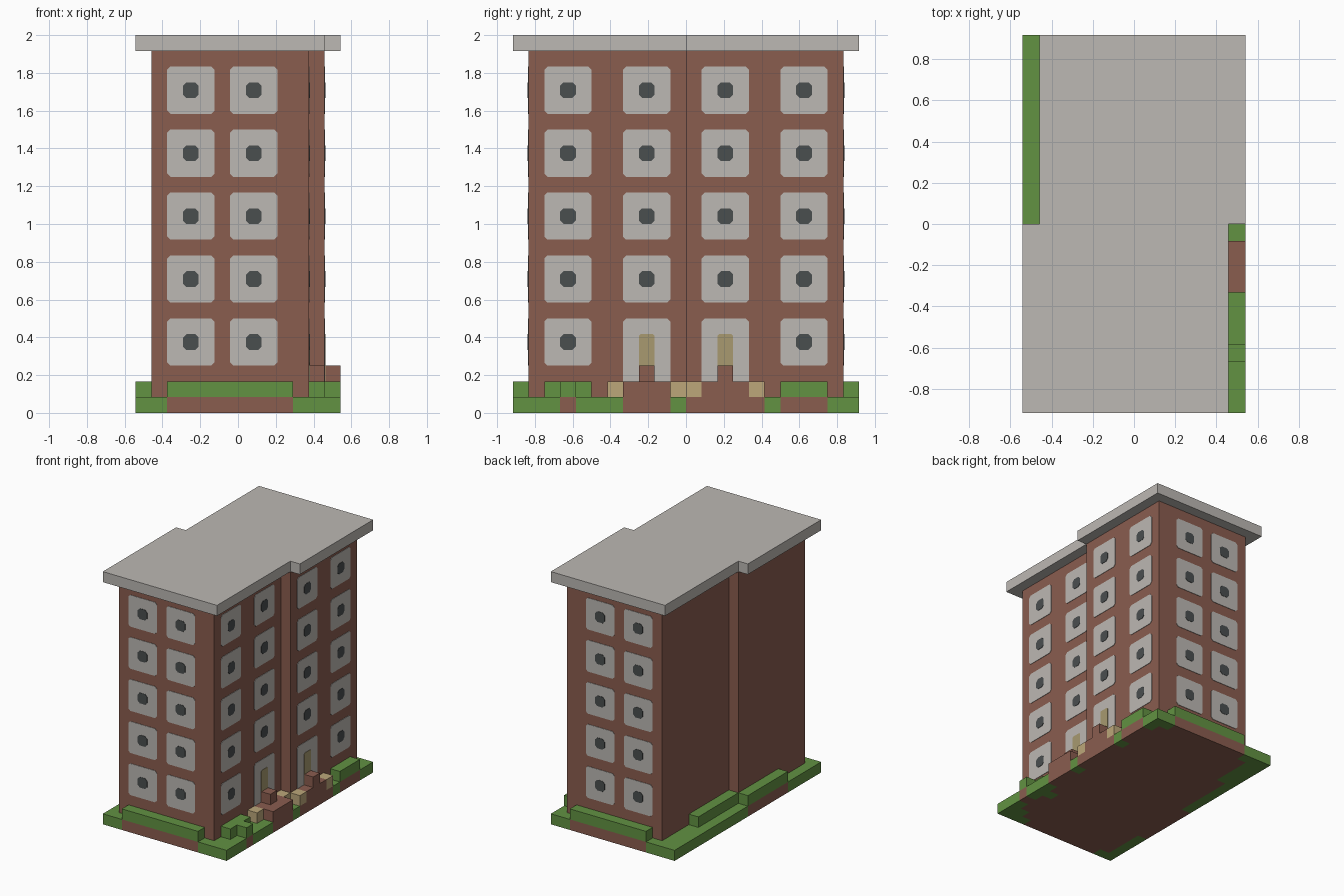
import bpy
import bmesh
from mathutils import Matrix, Vector

cube = bpy.data.objects.get("Cube")
if cube:
    bpy.data.objects.remove(cube)

U = 1 / 12  # one building block


def material(name, rgb):
    def linear(c):
        c /= 255
        return c / 12.92 if c <= 0.04045 else ((c + 0.055) / 1.055) ** 2.4
    colour = [linear(c) for c in rgb] + [1]
    m = bpy.data.materials.new(name)
    m.use_nodes = True
    m.diffuse_color = colour
    m.node_tree.nodes["Principled BSDF"].inputs["Base Color"].default_value = colour
    return m


brick = material("brick", (138, 93, 79))
concrete = material("concrete", (188, 184, 179))
grass = material("grass", (98, 146, 66))
glass = material("dark_glass", (74, 78, 79))
door_wood = material("door_wood", (168, 154, 112))
bench_wood = material("bench_wood", (188, 167, 122))


def add_object(name, bm, *mats):
    mesh = bpy.data.meshes.new(name)
    bm.to_mesh(mesh)
    bm.free()
    for m in mats:
        mesh.materials.append(m)
    obj = bpy.data.objects.new(name, mesh)
    bpy.context.collection.objects.link(obj)
    return obj


def prism(name, outline, z0, z1, mat, matrix=Matrix()):
    """Extrude a counter-clockwise outline, given in block units."""
    bm = bmesh.new()
    base = bm.faces.new([bm.verts.new((x, y, z0)) for x, y in outline])
    top = bmesh.ops.extrude_face_region(bm, geom=[base], use_keep_orig=True)["geom"]
    verts = [v for v in top if isinstance(v, bmesh.types.BMVert)]
    bmesh.ops.translate(bm, verts=verts, vec=(0, 0, z1 - z0))
    bmesh.ops.recalc_face_normals(bm, faces=bm.faces)
    bm.transform(Matrix.Scale(U, 4) @ matrix)
    return add_object(name, bm, mat)


def staggered(outer, inner, half_length):
    """Two halves shifted sideways against each other."""
    half = [(-outer, 0), (-outer, -half_length), (inner, -half_length), (inner, 0)]
    return half + [(-x, -y) for x, y in half]


def plate(name, normal, wall, along, z0, z1, width, cut, depth, mat):
    """Thin plate with clipped corners on a wall facing the normal."""
    n = Vector(normal)
    t = Vector((0, 0, 1)).cross(n)
    frame = Matrix((t, (0, 0, 1), n)).transposed().to_4x4()
    frame.translation = n * wall + t * along + Vector((0, 0, (z0 + z1) / 2))
    w, h = width / 2, (z1 - z0) / 2
    outline = [(-w + cut, -h), (w - cut, -h), (w, -h + cut), (w, h - cut),
               (w - cut, h), (-w + cut, h), (-w, h - cut), (-w, -h + cut)]
    prism(name, outline, -0.02, depth, mat, frame)


# Building and roof
prism("walls", staggered(5.5, 4.5, 10), 1, 23, brick)
prism("roof", staggered(6.5, 5.5, 11), 23, 24, concrete)

# Windows and doors
columns = [((0, -1, 0), 10, -3), ((0, -1, 0), 10, 1),
           ((0, 1, 0), 10, -2), ((0, 1, 0), 10, 2),
           ((1, 0, 0), 4.5, -7.5), ((1, 0, 0), 4.5, -2.5),
           ((1, 0, 0), 5.5, 2.5), ((1, 0, 0), 5.5, 7.5)]
for normal, wall, along in columns:
    for floor in range(5):
        z = 3 + 4 * floor
        spot = (normal, wall, along)
        if floor == 0 and abs(along) == 2.5:
            plate("door_surround", *spot, 1.5, z + 3, 3, 0.2, 0.04, concrete)
            plate("door", *spot, 1.5, z + 2, 1, 0.1, 0.07, door_wood)
        else:
            plate("window_frame", *spot, z, z + 3, 3, 0.2, 0.04, concrete)
            plate("window_glass", *spot, z + 1, z + 2, 1, 0.22, 0.07, glass)

# Hedges, porches and benches: x range, y range, z range
blocks = [
    ("front_hedge", -4.5, 3.5, -11, -10, 1, 2, grass),
    ("back_hedge", -3.5, 4.5, 10, 11, 1, 2, grass),
    ("side_hedge_back", -5.5, -4.5, 0, 6, 1, 2, grass),
    ("side_hedge_front", -6.5, -5.5, -6, 0, 1, 2, grass),
    ("entrance_hedge_front", 4.5, 5.5, -9, -6, 1, 2, grass),
    ("entrance_hedge_spur", 5.5, 6.5, -8, -7, 1, 2, grass),
    ("entrance_hedge_back", 5.5, 6.5, 6, 9, 1, 2, grass),
    ("front_porch", 4.5, 6.5, -4, -1, 1, 2, brick),
    ("back_porch", 5.5, 6.5, 1, 4, 1, 2, brick),
    ("front_step", 4.5, 5.5, -3, -2, 2, 3, brick),
    ("back_step", 5.5, 6.5, 2, 3, 2, 3, brick),
]
for x, ys in ((4.5, (-5, -1)), (5.5, (0, 4))):
    for y in ys:
        blocks.append(("bench", x, x + 1, y, y + 1, 1, 2, bench_wood))
for name, x0, x1, y0, y1, z0, z1, mat in blocks:
    prism(name, [(x0, y0), (x1, y0), (x1, y1), (x0, y1)], z0, z1, mat)


# Ground slab: grass in the open, brick-coloured soil under anything built
def covered(x, y):
    side = 1 if y > 0 else -1
    if abs(y) < 10 and -4.5 < x * side < 5.5:
        return True
    return any(x0 < x < x1 and y0 < y < y1 for _, x0, x1, y0, y1, *_ in blocks)


bm = bmesh.new()
bmesh.ops.create_grid(bm, x_segments=13, y_segments=22, size=0.5)
bm.transform(Matrix.Diagonal((13 * U, 22 * U, 1, 1)))
bmesh.ops.translate(bm, verts=bm.verts, vec=(0, 0, U))
for face in bm.faces:
    c = face.calc_center_median() / U
    face.material_index = int(covered(c.x, c.y))
ground = add_object("ground", bm, grass, brick)
slab = ground.modifiers.new("slab", "SOLIDIFY")
slab.thickness = U
slab.offset = -1
